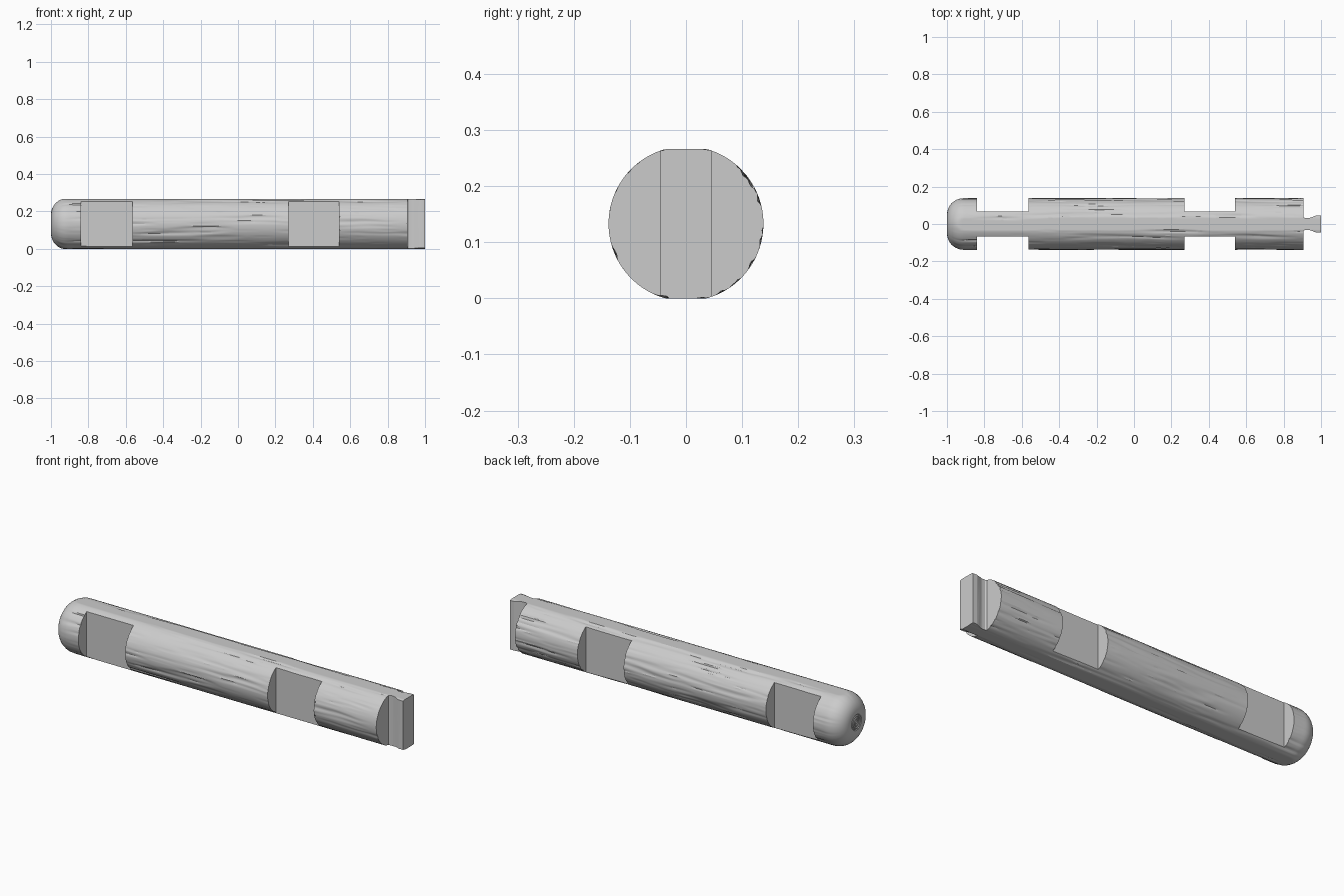
import bpy, bmesh, math
from mathutils import Vector, noise

R, HALF = 0.138, 0.133        # log radius, half height between the flats
SIDES, STEPS = 144, 160

cube = bpy.data.objects.get("Cube")
if cube:
    bpy.data.objects.remove(cube, do_unlink=True)

wood = bpy.data.materials.new("pale_grey")
wood.use_nodes = True
grey = (0.6, 0.6, 0.6, 1)
wood.diffuse_color = grey
wood.node_tree.nodes["Principled BSDF"].inputs["Base Color"].default_value = grey


def make_object(name, bm):
    bmesh.ops.recalc_face_normals(bm, faces=bm.faces)
    mesh = bpy.data.meshes.new(name)
    bm.to_mesh(mesh)
    bm.free()
    mesh.materials.append(wood)
    obj = bpy.data.objects.new(name, mesh)
    bpy.context.collection.objects.link(obj)
    return obj


def prism(name, outline):
    """Vertical cutter from an outline in plan."""
    bm = bmesh.new()
    face = bm.faces.new([bm.verts.new((x, y, -0.1)) for x, y in outline])
    ext = bmesh.ops.extrude_face_region(bm, geom=[face])
    top = [v for v in ext["geom"] if isinstance(v, bmesh.types.BMVert)]
    bmesh.ops.translate(bm, verts=top, vec=(0, 0, 0.5))
    return make_object(name, bm)


def grain(x, a):
    """Depth of the shallow streaks carved along the log."""
    p = Vector((x * 2.5, math.cos(a) * 7, math.sin(a) * 7))
    p.z += 0.3 * noise.noise(Vector((x * 5, a, 3)))
    streak = max(0, noise.noise(p) - 0.1)
    fine = max(0, noise.noise(p * 2.2) - 0.2)
    return 0.009 * streak + 0.004 * fine


# Lathe profile: growth rings on the end, rounded shoulder, long shaft
profile = []
for i in range(1, 13):
    profile.append((-1 + (0.003 if i % 3 == 0 and i < 12 else 0), 0.05 * i / 12))
for i in range(1, 13):
    t = math.pi / 2 * i / 12
    profile.append((-0.91 - 0.09 * math.cos(t), 0.05 + (R - 0.05) * math.sin(t)))
for i in range(1, STEPS + 1):
    profile.append((-0.91 + 1.91 * i / STEPS, R))

# Log body, flattened on top and underneath
bm = bmesh.new()
rings = []
for x, r in profile:
    fade = min(1, max(0, (x + 0.99) / 0.12))
    ring = []
    for k in range(SIDES):
        a = math.tau * k / SIDES
        rr = r - fade * grain(x, a)
        z = max(-HALF, min(HALF, rr * math.sin(a)))
        ring.append(bm.verts.new((x, rr * math.cos(a), z + HALF)))
    rings.append(ring)
for lower, upper in zip(rings, rings[1:]):
    for k in range(SIDES):
        n = (k + 1) % SIDES
        bm.faces.new((lower[k], lower[n], upper[n], upper[k]))
bm.faces.new(rings[0])
bm.faces.new(rings[-1])
log = make_object("notched_log", bm)

# Side notches and the dovetail key, cut on both sides
cutters = []
for s in (-1, 1):
    for x0, x1 in ((-0.84, -0.565), (0.27, 0.54)):
        cutters.append(prism("notch_cutter", [
            (x0, s * 0.067), (x1, s * 0.067), (x1, s * 0.3), (x0, s * 0.3)]))
    cutters.append(prism("dovetail_cutter", [
        (0.907, s * 0.3), (0.907, s * 0.036), (0.915, s * 0.031), (0.935, s * 0.031),
        (0.975, s * 0.046), (1.05, s * 0.046), (1.05, s * 0.3)]))

bpy.ops.object.select_all(action="DESELECT")
log.select_set(True)
bpy.context.view_layer.objects.active = log
for cutter in cutters:
    cutter.hide_render = True
    mod = log.modifiers.new("cut", "BOOLEAN")
    mod.operation = "DIFFERENCE"
    mod.solver = "EXACT"
    mod.object = cutter
    bpy.ops.object.modifier_apply(modifier=mod.name)
    bpy.data.objects.remove(cutter, do_unlink=True)

bpy.ops.object.shade_smooth_by_angle(angle=math.radians(30))
